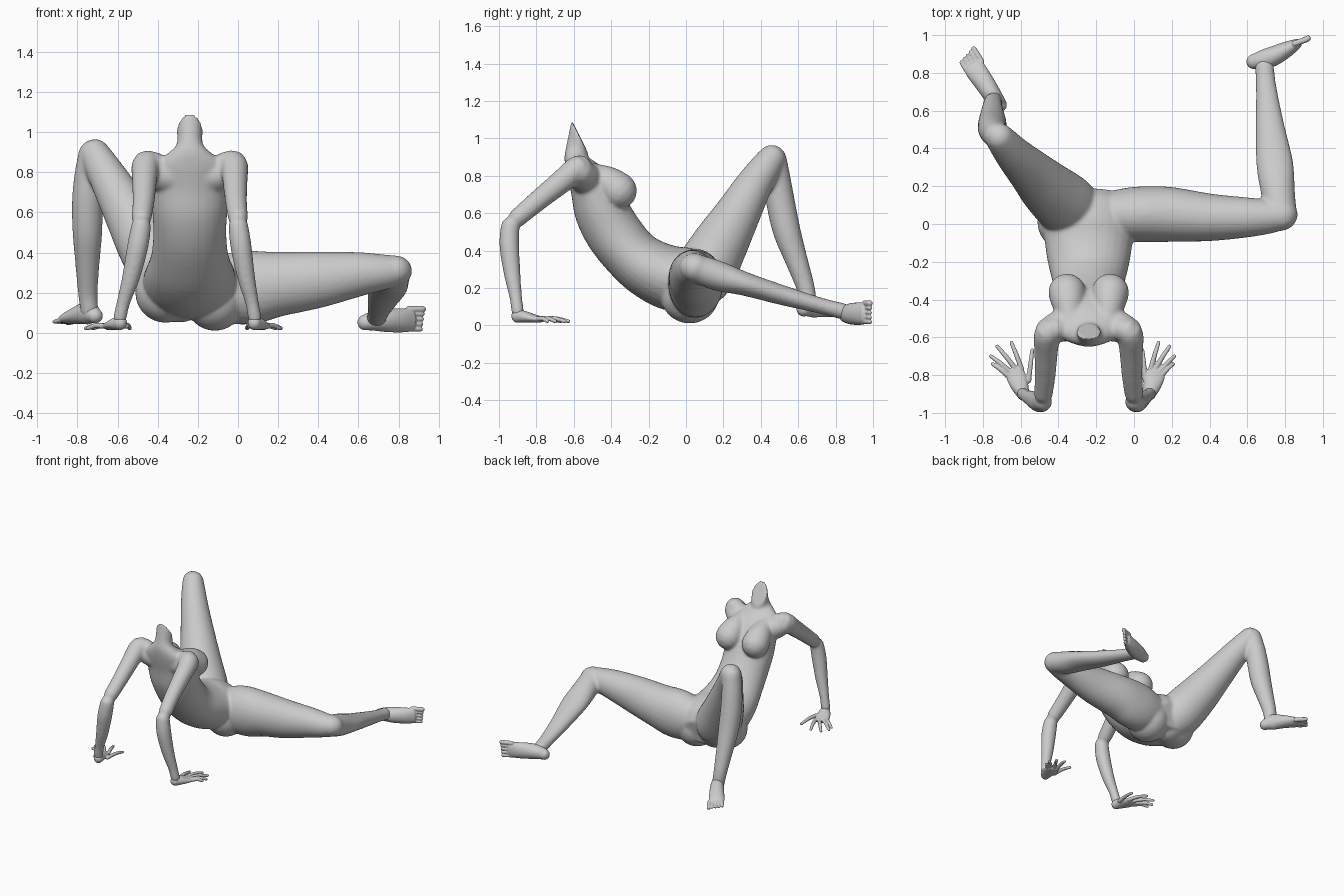
import bpy, bmesh
from math import cos, sin, pi
from mathutils import Vector, Matrix

SEG, SUB = 28, 4


def catmull(rows):
    """Smoothly interpolate rows of equal length."""
    out, n = [], len(rows)
    for i in range(n - 1):
        p = [rows[max(i - 1, 0)], rows[i], rows[i + 1], rows[min(i + 2, n - 1)]]
        for k in range(SUB):
            t = k / SUB
            out.append([0.5 * (2 * b + (c - a) * t + (2 * a - 5 * b + 4 * c - d) * t * t
                               + (3 * b - a - 3 * c + d) * t ** 3) for a, b, c, d in zip(*p)])
    return out + [list(rows[-1])]


def loft(bm, rings):
    """Skin a list of (centre, u axis, v axis) ellipses and cap the ends."""
    loops = [[bm.verts.new(c + u * cos(2 * pi * i / SEG) + v * sin(2 * pi * i / SEG))
              for i in range(SEG)] for c, u, v in rings]
    for a, b in zip(loops, loops[1:]):
        for i in range(SEG):
            j = (i + 1) % SEG
            bm.faces.new((a[i], a[j], b[j], b[i]))
    bm.faces.new(loops[0][::-1])
    bm.faces.new(loops[-1])


def tube(bm, pts, up=(0, 0, 1)):
    """Round-ended limb through points (x, y, z, side radius, up radius)."""
    rows = catmull([p if len(p) == 5 else (*p, p[3]) for p in pts])
    cs = [Vector(r[:3]) for r in rows]
    up, rings = Vector(up), []
    for i, r in enumerate(rows):
        t = (cs[min(i + 1, len(cs) - 1)] - cs[max(i - 1, 0)]).normalized()
        side = t.cross(up).normalized()
        rings.append((cs[i], side * r[3], side.cross(t) * r[4], t))

    def cap(ring, sign):
        c, u, v, t = ring
        r = min(u.length, v.length)
        return [(c + t * sign * r * sin(a), u * cos(a), v * cos(a)) for a in (0.4, 0.8, 1.15, 1.45)]
    loft(bm, cap(rings[0], -1)[::-1] + [r[:3] for r in rings] + cap(rings[-1], 1))


def ball(bm, c, r):
    bmesh.ops.create_uvsphere(bm, u_segments=28, v_segments=18, radius=1,
                              matrix=Matrix.Translation(c) @ Matrix.Diagonal((*r, 1)))


def fuse(name, bm, voxel, smooth):
    """Blend the overlapping parts into one smooth skin."""
    bmesh.ops.recalc_face_normals(bm, faces=bm.faces)
    me = bpy.data.meshes.new(name)
    bm.to_mesh(me)
    bm.free()
    for p in me.polygons:
        p.use_smooth = True
    ob = bpy.data.objects.new(name, me)
    bpy.context.collection.objects.link(ob)
    m = ob.modifiers.new("skin", 'REMESH')
    m.mode, m.voxel_size, m.use_smooth_shade = 'VOXEL', voxel, True
    s = ob.modifiers.new("soften", 'SMOOTH')
    s.factor, s.iterations = 0.5, smooth


MID = -0.24


def left_x(x):
    """Mirror the right arm; the left hand is spread a bit wider."""
    return 2 * MID - x * (1.3 if x > 0 else 1)


body = bmesh.new()

# torso: front (y, z), back (y, z), half width, from neck cut to crotch
torso = [(-.525, .925, -.612, 1.10, .066), (-.52, .90, -.638, .97, .066),
         (-.495, .88, -.65, .90, .115), (-.44, .84, -.64, .82, .19),
         (-.37, .76, -.615, .71, .19), (-.31, .66, -.59, .57, .187),
         (-.25, .565, -.525, .43, .182), (-.17, .472, -.425, .30, .192),
         (-.06, .425, -.30, .18, .22), (.04, .41, -.14, .09, .235),
         (.14, .36, .02, .07, .22), (.19, .28, .15, .10, .14)]
loft(body, [(Vector((MID, (r[0] + r[2]) / 2, (r[1] + r[3]) / 2)), Vector((r[4], 0, 0)),
             Vector((0, (r[0] - r[2]) / 2, (r[1] - r[3]) / 2))) for r in catmull(torso)])

# breasts sloping from the collar, chest-to-shoulder muscle, buttocks
for s in (-1, 1):
    tube(body, [(MID + s * .10, -.50, .81, .06), (MID + s * .108, -.42, .765, .088),
                (MID + s * .114, -.362, .72, .10)], (1, 0, 0))
    tube(body, [(MID + s * .08, -.53, .78, .09), (MID + s * .15, -.54, .79, .085),
                (MID + s * .21, -.565, .82, .072)])
ball(body, (-.115, .02, .165), (.15, .158, .155))
ball(body, (-.36, .01, .20), (.152, .15, .15))

# straight-out right leg
tube(body, [(-.15, .05, .22, .12, .14), (-.03, .05, .222, .143, .178), (.08, .052, .228, .148, .182),
            (.2, .05, .243, .145, .162), (.4, .035, .265, .126, .141), (.6, .035, .292, .106, .111),
            (.72, .04, .302, .09, .09), (.79, .05, .308, .078, .077)])
tube(body, [(.78, .04, .31, .083, .076), (.762, .17, .265, .09, .08), (.745, .32, .22, .098, .063),
            (.72, .52, .16, .076, .053), (.70, .72, .105, .055, .043), (.69, .84, .075, .05, .044)])

# raised left leg
tube(body, [(-.29, .04, .18, .13), (-.35, .095, .275, .165), (-.45, .18, .43, .15),
            (-.54, .27, .585, .124), (-.63, .36, .745, .1), (-.69, .43, .85, .084),
            (-.712, .458, .89, .076)], (1, 0, 0))
tube(body, [(-.725, .468, .89, .07), (-.742, .487, .775, .074), (-.75, .507, .65, .077),
            (-.75, .54, .5, .074), (-.75, .59, .35, .061), (-.748, .64, .2, .049),
            (-.74, .655, .11, .045)], (1, 0, 0))

# arms propped behind
arm = [(-.09, -.555, .83, .058), (-.025, -.575, .84, .07), (-.015, -.67, .765, .063),
       (-.01, -.8, .66, .055), (0, -.9, .575, .05)]
forearm = [(.002, -.94, .53, .05), (.015, -.945, .43, .053), (.04, -.93, .28, .045),
           (.07, -.91, .15, .034), (.083, -.90, .075, .034)]
sides = {"right": lambda x: x, "left": left_x}
for f in sides.values():
    for limb in (arm, forearm):
        tube(body, [(f(x), y, z, r) for x, y, z, r in limb], (1, 0, 0))

fuse("body", body, .008, 18)

# hands: palm, then thumb and four fingers as (base x, y) to (tip x, y)
palm = [(.082, -.90, .05, .034, .036), (.095, -.86, .045, .046, .031),
        (.11, -.81, .036, .052, .022), (.122, -.775, .032, .046, .016)]
fingers = [(.06, -.83, .045, -.66), (.088, -.77, .13, -.62), (.115, -.765, .188, -.64),
           (.138, -.78, .214, -.692), (.148, -.80, .207, -.733)]
for side, f in sides.items():
    hand = bmesh.new()
    tube(hand, [(f(x), *p) for x, *p in palm])
    for bx, by, tx, ty in fingers:
        tube(hand, [(f(bx), by, .034, .014), (f((bx + tx) / 2), (by + ty) / 2, .036, .0125),
                    (f(tx), ty - .008, .022, .01)])
    fuse(side + "_hand", hand, .004, 4)

# right foot lying on its side, big toe on top
foot = bmesh.new()
tube(foot, [(.635, .86, .052, .04, .04), (.68, .868, .06, .052, .05), (.74, .89, .062, .052, .058),
            (.81, .925, .062, .042, .06), (.86, .952, .064, .028, .058)])
for i in range(5):
    z, r = .018 + i * .025, .0115 + (i == 4) * .004
    tube(foot, [(.85, .955, z, r), (.895 + i * .003, .975, z, r), (.909 + i * .003, .983, z, r)])
fuse("right_foot", foot, .004, 4)

# left foot flat, big toe on the inside
foot = bmesh.new()
tube(foot, [(-.712, .63, .085, .04, .038), (-.745, .675, .1, .048, .058), (-.79, .745, .09, .053, .046),
            (-.835, .81, .075, .056, .032), (-.85, .835, .068, .053, .022)])
for i in range(5):
    s, r = -.046 + i * .0235, .0115 + (i == 4) * .004
    base = Vector((-.847 + .83 * s, .833 + .55 * s, .062))
    tip = base + Vector((-.5, .83, -.12)) * (.058 + i * .006)
    tube(foot, [(*base, r), (*base.lerp(tip, .6), r), (*tip, r * .9)])
fuse("left_foot", foot, .004, 4)
